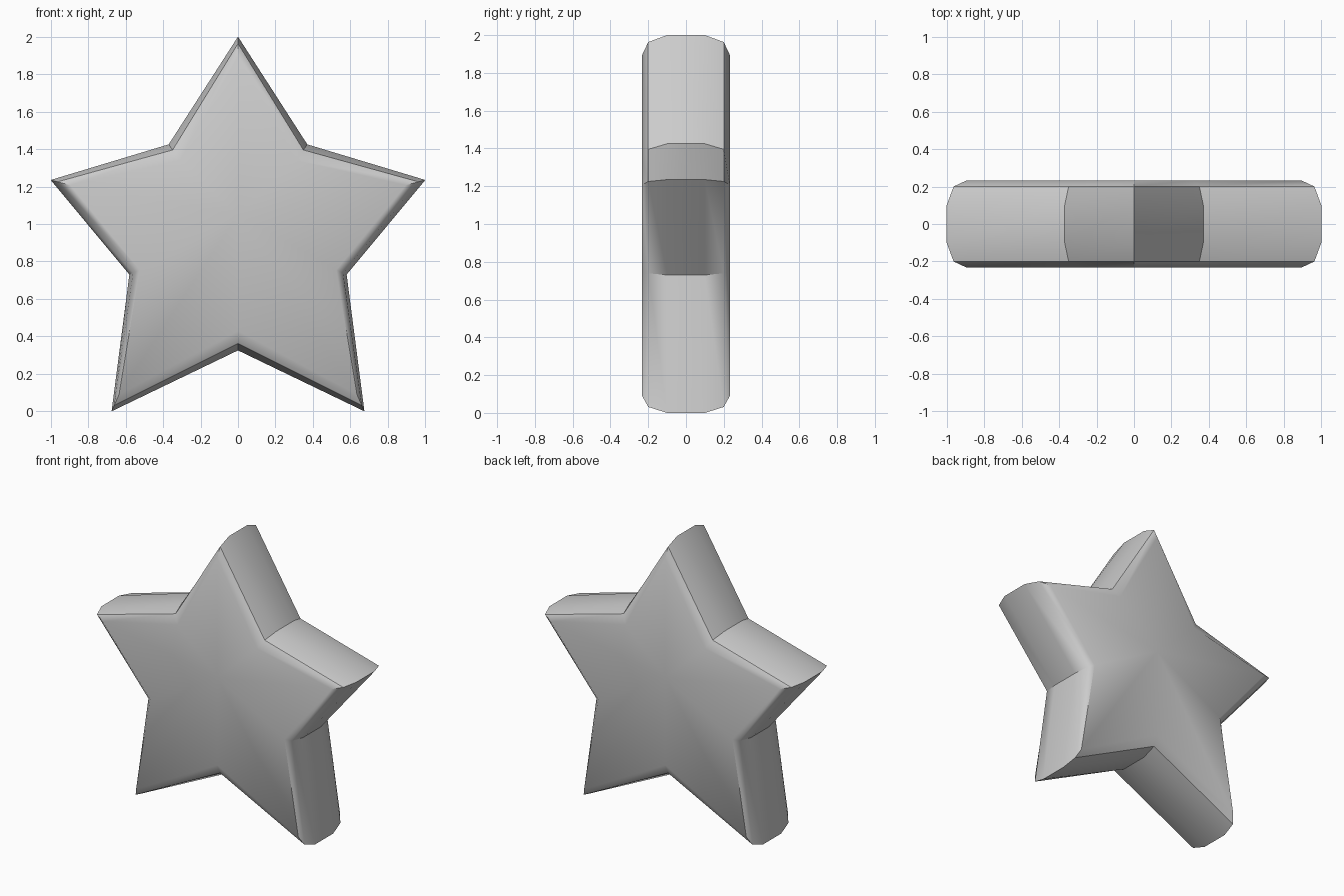
import bpy, bmesh, math

if "Cube" in bpy.data.objects:
    bpy.data.objects.remove(bpy.data.objects["Cube"])

# Right half outline (x, z): widest rim and the smaller front/back face
RIM = [(0, 2.0), (0.37, 1.425), (1.0, 1.235), (0.58, 0.73), (0.675, 0.0), (0, 0.325)]
FACE = [(0, 1.895), (0.31, 1.34), (0.895, 1.207), (0.525, 0.755), (0.635, 0.09), (0, 0.43)]
# Rounded edge: (depth y, inset fraction from rim to face)
LAYERS = [(-0.232, 1.0), (-0.2, 0.35), (-0.1, 0.0), (0.1, 0.0), (0.2, 0.35), (0.232, 1.0)]


def outline(t):
    half = [(a[0] + (b[0] - a[0]) * t, a[1] + (b[1] - a[1]) * t) for a, b in zip(RIM, FACE)]
    return half + [(-x, z) for x, z in half[-2:0:-1]]


bm = bmesh.new()
rings = [[bm.verts.new((x, y, z)) for x, z in outline(t)] for y, t in LAYERS]

# Rounded side walls
for a, b in zip(rings, rings[1:]):
    n = len(a)
    for i in range(n):
        j = (i + 1) % n
        bm.faces.new((a[i], a[j], b[j], b[i]))

# Flat front and back, fanned from the middle
for ring in (rings[0], rings[-1]):
    centre = bm.verts.new((0, ring[0].co.y, 1.05))
    for i in range(len(ring)):
        bm.faces.new((ring[i], ring[(i + 1) % len(ring)], centre))

bmesh.ops.recalc_face_normals(bm, faces=bm.faces)
mesh = bpy.data.meshes.new("star")
bm.to_mesh(mesh)
bm.free()
star = bpy.data.objects.new("star", mesh)
bpy.context.collection.objects.link(star)

# Smooth rounded sides, sharp tips
bpy.context.view_layer.objects.active = star
star.select_set(True)
bpy.ops.object.shade_smooth_by_angle(angle=math.radians(40))
